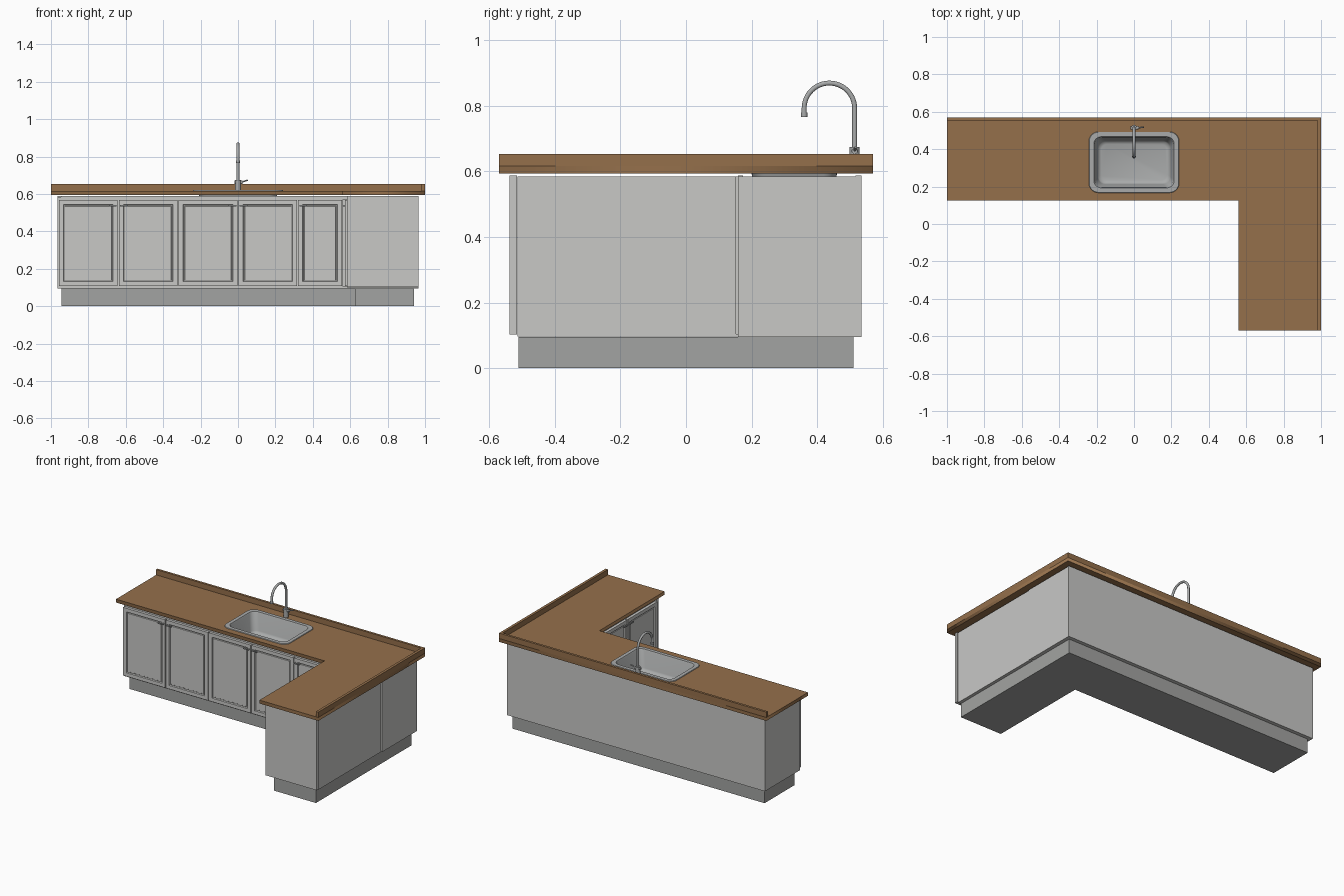
import bpy, bmesh, math
from mathutils import Matrix, Vector

if "Cube" in bpy.data.objects:
    bpy.data.objects.remove(bpy.data.objects["Cube"])


def material(name, rgb):
    m = bpy.data.materials.new(name)
    m.diffuse_color = (*rgb, 1)
    m.use_nodes = True
    m.node_tree.nodes["Principled BSDF"].inputs["Base Color"].default_value = m.diffuse_color
    return m


PAINT = material("cabinet_grey", (0.58, 0.58, 0.565))
PLINTH = material("plinth_grey", (0.365, 0.37, 0.36))
WOOD = material("brown_wood", (0.30, 0.162, 0.071))
STEEL = material("steel", (0.40, 0.41, 0.41))


def finish(name, bm, mat, smooth=None):
    bmesh.ops.recalc_face_normals(bm, faces=bm.faces)
    me = bpy.data.meshes.new(name)
    bm.to_mesh(me)
    bm.free()
    me.materials.append(mat)
    ob = bpy.data.objects.new(name, me)
    bpy.context.collection.objects.link(ob)
    if smooth:
        smooth_by_angle(ob, smooth)
    return ob


def smooth_by_angle(ob, degrees):
    bpy.ops.object.select_all(action='DESELECT')
    ob.select_set(True)
    bpy.context.view_layer.objects.active = ob
    bpy.ops.object.shade_smooth_by_angle(angle=math.radians(degrees))


def add_box(bm, x0, x1, y0, y1, z0, z1):
    mat = Matrix.Translation(((x0 + x1) / 2, (y0 + y1) / 2, (z0 + z1) / 2))
    mat = mat @ Matrix.Diagonal((x1 - x0, y1 - y0, z1 - z0, 1))
    return bmesh.ops.create_cube(bm, size=1, matrix=mat)["verts"]


def boxes(name, mat, *dims):
    bm = bmesh.new()
    for d in dims:
        add_box(bm, *d)
    return finish(name, bm, mat)


def rounded_rect(hx, hy, r, cx=0.0, cy=0.33, steps=6):
    pts = []
    for i, (sx, sy) in enumerate(((1, 1), (-1, 1), (-1, -1), (1, -1))):
        for k in range(steps + 1):
            a = math.pi / 2 * (i + k / steps)
            pts.append((cx + sx * (hx - r) + r * math.cos(a),
                        cy + sy * (hy - r) + r * math.sin(a)))
    return pts


def curve_object(name, splines, mat, closed, **settings):
    cu = bpy.data.curves.new(name, 'CURVE')
    for key, value in settings.items():
        setattr(cu, key, value)
    for pts in splines:
        sp = cu.splines.new('POLY')
        sp.points.add(len(pts) - 1)
        for p, co in zip(sp.points, pts):
            p.co = (*co, 0, 1) if len(co) == 2 else (*co, 1)
        sp.use_cyclic_u = closed
    cu.materials.append(mat)
    ob = bpy.data.objects.new(name, cu)
    bpy.context.collection.objects.link(ob)
    bpy.ops.object.select_all(action='DESELECT')
    ob.select_set(True)
    bpy.context.view_layer.objects.active = ob
    bpy.ops.object.convert(target='MESH')
    return bpy.context.view_layer.objects.active


# Plinth under both wings
boxes("plinth_main", PLINTH, (-0.945, 0.94, 0.19, 0.51, 0, 0.095))
boxes("plinth_wing", PLINTH, (0.625, 0.94, -0.51, 0.19, 0, 0.095))

# Open-topped carcass of the long run
boxes("main_cabinet", PAINT,
      (-0.965, 0.965, 0.517, 0.535, 0.095, 0.588),
      (-0.965, -0.947, 0.158, 0.517, 0.095, 0.585),
      (0.947, 0.965, 0.158, 0.517, 0.095, 0.585),
      (-0.947, 0.588, 0.158, 0.174, 0.095, 0.588),
      (-0.947, 0.947, 0.174, 0.517, 0.095, 0.11))

# Carcass of the short wing with its end panel
boxes("wing_cabinet", PAINT,
      (0.942, 0.96, -0.513, 0.152, 0.105, 0.585),
      (0.59, 0.606, -0.513, 0.158, 0.105, 0.585),
      (0.59, 0.96, -0.513, 0.158, 0.096, 0.105))
boxes("wing_end_panel", PAINT, (0.583, 0.965, -0.538, -0.515, 0.103, 0.588))
boxes("corner_filler", PAINT, (0.56, 0.59, 0.143, 0.158, 0.105, 0.57))


# Framed doors with a recessed panel, and a small bar handle
def door(name, width, place, handle_side):
    z0, z1, t = 0.107, 0.567, 0.018
    bm = bmesh.new()
    add_box(bm, -width / 2, width / 2, -t, 0, z0, z1)
    bm.normal_update()
    front = min(bm.faces, key=lambda f: f.calc_center_median().y)
    bmesh.ops.inset_region(bm, faces=[front], thickness=0.034)
    bmesh.ops.inset_region(bm, faces=[front], thickness=0.004, depth=-0.008)
    bmesh.ops.inset_region(bm, faces=[front], thickness=0.007)
    bmesh.ops.inset_region(bm, faces=[front], thickness=0.003, depth=0.003)
    finish(name, bm, PAINT).matrix_world = place
    hx = handle_side * (width / 2 - 0.027)
    bar = boxes(name + "_handle", STEEL,
                (hx - 0.021, hx + 0.021, -t - 0.014, -t - 0.008, 0.534, 0.541),
                (hx - 0.019, hx - 0.013, -t - 0.009, -t, 0.534, 0.541),
                (hx + 0.013, hx + 0.019, -t - 0.009, -t, 0.534, 0.541))
    bar.matrix_world = place


main_doors = ((-0.958, -0.643, 1), (-0.637, -0.324, -1), (-0.318, -0.003, 1),
              (0.003, 0.316, -1), (0.322, 0.556, -1))
for i, (x0, x1, side) in enumerate(main_doors):
    door(f"main_door_{i + 1}", x1 - x0,
         Matrix.Translation(((x0 + x1) / 2, 0.158, 0)), side)
for i, (y0, y1, side) in enumerate(((-0.51, -0.195, -1), (-0.189, 0.126, 1))):
    place = Matrix.Translation((0.59, (y0 + y1) / 2, 0))
    door(f"wing_door_{i + 1}", y1 - y0,
         place @ Matrix.Rotation(-math.pi / 2, 4, 'Z'), side)

# L-shaped worktop with a cut-out for the sink
outline = [(-1, 0.125), (0.56, 0.125), (0.56, -0.57), (1, -0.57), (1, 0.57), (-1, 0.57)]
top = curve_object("worktop", [outline, rounded_rect(0.225, 0.147, 0.045)], WOOD, True,
                   dimensions='2D', fill_mode='BOTH', extrude=0.0115)
top.location.z = 0.6055

# Raised lip along the back and right edges
boxes("back_lip", WOOD, (-1, 1, 0.554, 0.57, 0.617, 0.653))
boxes("side_lip", WOOD, (0.982, 1, -0.57, 0.554, 0.617, 0.653))

# Sink: stacked rounded loops from rim to floor
bm = bmesh.new()
loops = []
for hx, hy, r, z in ((0.241, 0.163, 0.05, 0.617), (0.239, 0.161, 0.049, 0.621),
                     (0.215, 0.137, 0.04, 0.621), (0.211, 0.133, 0.04, 0.614),
                     (0.195, 0.117, 0.04, 0.505), (0.189, 0.111, 0.038, 0.493),
                     (0.175, 0.097, 0.032, 0.487)):
    loops.append([bm.verts.new((x, y, z)) for x, y in rounded_rect(hx, hy, r)])
n = len(loops[0])
for a, b in zip(loops, loops[1:]):
    for i in range(n):
        j = (i + 1) % n
        bm.faces.new((a[i], a[j], b[j], b[i]))
bm.faces.new(loops[-1])
sink = finish("sink", bm, STEEL, 40)
if sink.data.polygons[-1].normal.z < 0:
    sink.data.flip_normals()

# Tap: base, gooseneck pipe, nozzle and lever
def cylinder(name, p0, p1, r, seg=20):
    p0, p1 = Vector(p0), Vector(p1)
    rot = (p1 - p0).to_track_quat('Z', 'Y').to_matrix().to_4x4()
    bm = bmesh.new()
    bmesh.ops.create_cone(bm, cap_ends=True, segments=seg, radius1=r, radius2=r,
                          depth=(p1 - p0).length,
                          matrix=Matrix.Translation((p0 + p1) / 2) @ rot)
    return finish(name, bm, STEEL, 40)


TAP_Y, BEND = 0.514, 0.077
path = [(0, TAP_Y, 0.65)]
for k in range(25):
    a = math.pi * k / 24
    path.append((0, TAP_Y - BEND + BEND * math.cos(a), 0.792 + BEND * math.sin(a)))
path.append((0, TAP_Y - 2 * BEND, 0.768))
pipe = curve_object("tap_pipe", [path], STEEL, False, dimensions='3D',
                    bevel_depth=0.0078, bevel_resolution=3, use_fill_caps=True)
smooth_by_angle(pipe, 40)
cylinder("tap_base", (0, TAP_Y, 0.617), (0, TAP_Y, 0.674), 0.0155)
cylinder("tap_nozzle", (0, TAP_Y - 2 * BEND, 0.765), (0, TAP_Y - 2 * BEND, 0.779), 0.0098)
cylinder("tap_lever_hub", (-0.02, TAP_Y, 0.662), (0.024, TAP_Y, 0.662), 0.009)
cylinder("tap_lever", (0.02, TAP_Y, 0.664), (0.052, TAP_Y + 0.004, 0.674), 0.004, 12)
